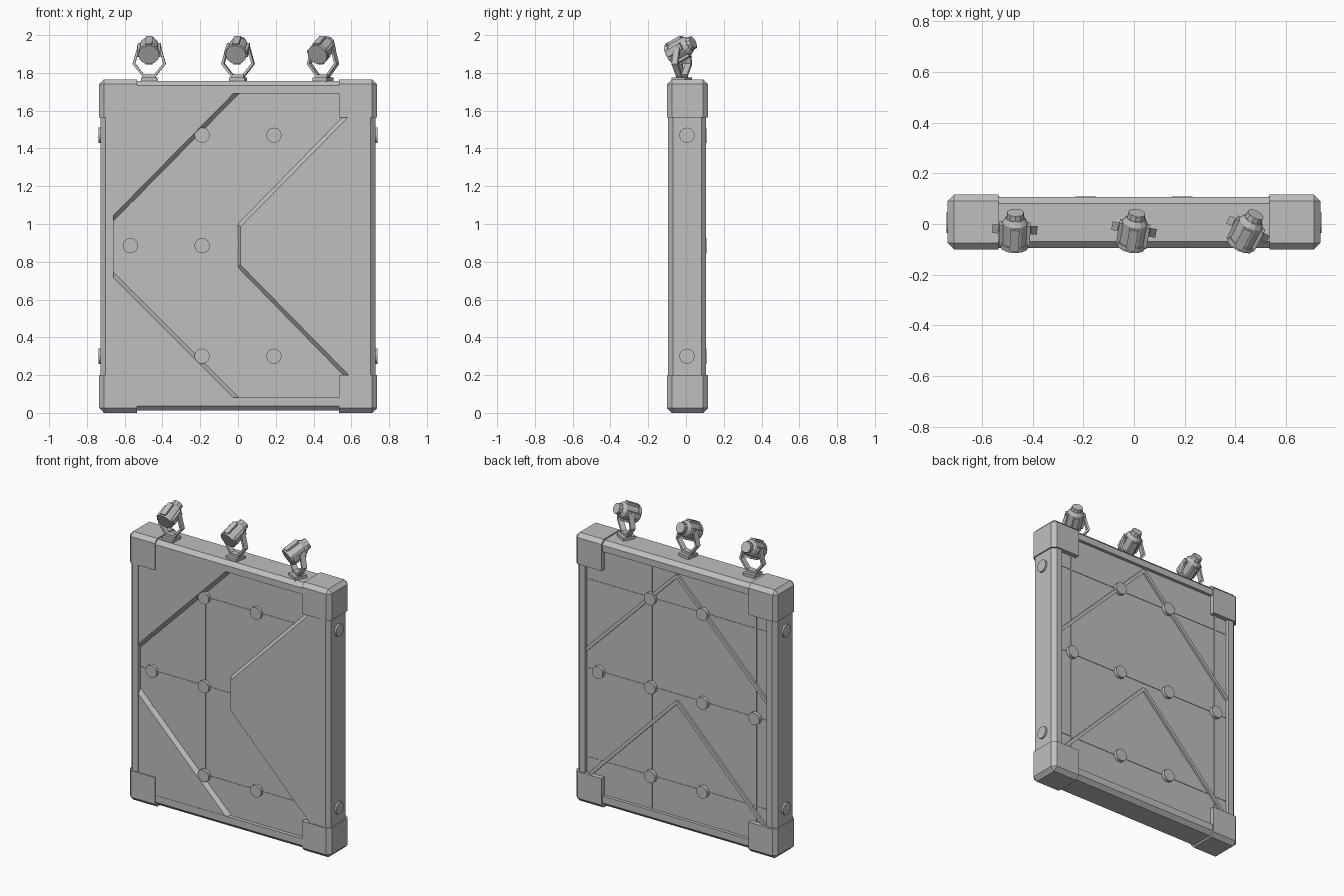
import bpy, bmesh, math
from mathutils import Matrix, Vector

if "Cube" in bpy.data.objects:
    bpy.data.objects.remove(bpy.data.objects["Cube"])

grey = bpy.data.materials.new("mid_grey")
grey.diffuse_color = (0.52, 0.52, 0.52, 1)
grey.use_nodes = True
grey.node_tree.nodes["Principled BSDF"].inputs["Base Color"].default_value = grey.diffuse_color


def finish(name, bm):
    bmesh.ops.recalc_face_normals(bm, faces=bm.faces)
    me = bpy.data.meshes.new(name)
    bm.to_mesh(me)
    bm.free()
    me.materials.append(grey)
    ob = bpy.data.objects.new(name, me)
    bpy.context.collection.objects.link(ob)
    return ob


def box(bm, lo, hi, mat=Matrix()):
    lo, hi = Vector(lo), Vector(hi)
    m = mat @ Matrix.Translation((lo + hi) / 2) @ Matrix.Diagonal((*(hi - lo), 1))
    bmesh.ops.create_cube(bm, size=1, matrix=m)


def cyl(bm, a, b, r1, r2, sides, mat=Matrix()):
    """Cylinder or cone running from point a to point b."""
    a, b = Vector(a), Vector(b)
    d = b - a
    rot = d.to_track_quat('Z', 'Y').to_matrix().to_4x4()
    bmesh.ops.create_cone(bm, cap_ends=True, segments=sides, radius1=r1, radius2=r2,
                          depth=d.length, matrix=mat @ Matrix.Translation((a + b) / 2) @ rot)


def beam(bm, a, b, width, y0, y1, mat=Matrix()):
    """Flat bar between two (x, z) points, from y0 to y1 in depth."""
    a, b = Vector((a[0], 0, a[1])), Vector((b[0], 0, b[1]))
    d = b - a
    ang = -math.atan2(d.z, d.x)
    m = mat @ Matrix.Translation((a + b) / 2) @ Matrix.Rotation(ang, 4, 'Y')
    box(bm, (-d.length / 2, y0, -width / 2), (d.length / 2, y1, width / 2), m)


def chamfered(name, lo, hi, inner, size=0.025):
    """Box with chamfered edges, except those bordering faces along `inner`."""
    bm = bmesh.new()
    box(bm, lo, hi)
    bm.normal_update()
    keep = [e for e in bm.edges
            if not any(f.normal.dot(Vector(n)) > 0.9 for f in e.link_faces for n in inner)]
    bmesh.ops.bevel(bm, geom=keep, offset=size, segments=1, profile=0.5, affect='EDGES')
    return finish(name, bm)


def plate(name, base, top, y0, y1):
    """Raised plate with sloping sides, outlines given as (x, z)."""
    bm = bmesh.new()
    a = [bm.verts.new((x, y0, z)) for x, z in base]
    b = [bm.verts.new((x, y1, z)) for x, z in top]
    bm.faces.new(a)
    bm.faces.new(b)
    for i in range(len(a)):
        j = (i + 1) % len(a)
        bm.faces.new((a[i], a[j], b[j], b[i]))
    return finish(name, bm)


# Core board
FRONT, BACK = -0.07, 0.085
bm = bmesh.new()
box(bm, (-0.67, FRONT, 0.07), (0.67, BACK, 1.70))
finish("core_board", bm)

# Frame rails and corner blocks
X, Z = (1, 0, 0), (0, 0, 1)
neg = lambda v: tuple(-c for c in v)
for s, side in ((-1, "left"), (1, "right")):
    xs = sorted((s * 0.66, s * 0.727))
    chamfered(side + "_rail", (xs[0], -0.095, 0.1), (xs[1], 0.106, 1.66),
              (Z, neg(Z), (-s, 0, 0)))
    xs = sorted((s * 0.535, s * 0.735))
    for t, z0, z1, lvl in ((-1, 0.0, 0.2, "bottom"), (1, 1.565, 1.765, "top")):
        chamfered(f"{lvl}_{side}_corner", (xs[0], -0.1, z0), (xs[1], 0.116, z1),
                  ((-s, 0, 0), (0, 0, -t)))
chamfered("top_rail", (-0.64, -0.095, 1.69), (0.64, 0.106, 1.757), (X, neg(X), neg(Z)))
chamfered("bottom_rail", (-0.64, -0.095, 0.012), (0.64, 0.106, 0.082), (X, neg(X), Z))

# Raised front plates around the sunken chevron
plate("front_arrow_plate",
      [(0, 1.0), (0, 0.77), (0.665, 0.09), (0.665, 1.68)],
      [(0.012, 0.985), (0.012, 0.785), (0.665, 0.12), (0.665, 1.65)], FRONT, -0.093)
plate("front_upper_plate",
      [(-0.665, 1.01), (0.005, 1.69), (-0.665, 1.69)],
      [(-0.665, 1.04), (-0.025, 1.69), (-0.665, 1.69)], FRONT, -0.093)
plate("front_lower_plate",
      [(-0.665, 0.75), (0.005, 0.08), (-0.665, 0.08)],
      [(-0.665, 0.72), (-0.025, 0.08), (-0.665, 0.08)], FRONT, -0.093)

# Raised chevron ridges on the back
bm = bmesh.new()
for s in (-1, 1):
    beam(bm, (0, 1.67), (s * 0.66, 1.01), 0.022, BACK - 0.01, BACK + 0.014)
    beam(bm, (0, 0.84), (s * 0.66, 0.17), 0.022, BACK - 0.01, BACK + 0.014)
finish("back_chevrons", bm)

# Thin seam strips on both sides
bm = bmesh.new()
for y0, y1 in ((FRONT - 0.003, FRONT + 0.01), (BACK - 0.01, BACK + 0.003)):
    for x in (-0.57, -0.19, 0.19, 0.57):
        beam(bm, (x, 0.09), (x, 1.68), 0.01, y0, y1)
    for z in (0.3, 0.885, 1.47):
        beam(bm, (-0.655, z), (0.655, z), 0.006, y0, y1)
finish("panel_seams", bm)

# Round studs: front, back and frame sides
bm = bmesh.new()
front_studs = [(-0.19, 1.47), (0.19, 1.47), (-0.57, 0.885), (-0.19, 0.885),
               (-0.19, 0.3), (0.19, 0.3)]
back_studs = front_studs + [(0.19, 0.885), (0.57, 0.885)]
for x, z in front_studs:
    cyl(bm, (x, FRONT + 0.01, z), (x, FRONT - 0.02, z), 0.04, 0.04, 24)
for x, z in back_studs:
    cyl(bm, (x, BACK - 0.01, z), (x, BACK + 0.024, z), 0.04, 0.04, 24)
for s in (-1, 1):
    for z in (0.3, 1.47):
        cyl(bm, (s * 0.7, 0.005, z), (s * 0.739, 0.005, z), 0.04, 0.04, 24)
finish("studs", bm)

# Three spotlights along the top
for i, (x, yaw) in enumerate(((-0.47, -2), (0, -10), (0.45, -27))):
    place = Matrix.Translation((x, -0.022, 0)) @ Matrix.Rotation(math.radians(yaw), 4, 'Z')

    # foot and forked bracket
    bm = bmesh.new()
    box(bm, (-0.042, -0.04, 1.75), (0.042, 0.04, 1.776), place)
    box(bm, (-0.034, -0.018, 1.77), (0.034, 0.018, 1.792), place)
    for s in (-1, 1):
        beam(bm, (s * 0.028, 1.782), (s * 0.082, 1.85), 0.013, -0.017, 0.017, place)
        beam(bm, (s * 0.082, 1.845), (s * 0.055, 1.94), 0.013, -0.017, 0.017, place)
    finish(f"lamp_bracket_{i + 1}", bm)

    # tilted lamp body with rim, rear cap, pivots and cooling fins
    bm = bmesh.new()
    tilt = place @ Matrix.Translation((0, 0, 1.93)) @ Matrix.Rotation(math.radians(27), 4, 'X')
    cyl(bm, (0, -0.076, 0), (0, -0.055, 0), 0.056, 0.056, 12, tilt)
    cyl(bm, (0, -0.06, 0), (0, 0.032, 0), 0.051, 0.051, 12, tilt)
    cyl(bm, (0, 0.032, 0), (0, 0.052, 0), 0.051, 0.038, 12, tilt)
    cyl(bm, (0, 0.05, 0), (0, 0.075, 0), 0.036, 0.034, 10, tilt)
    cyl(bm, (-0.064, 0, 0), (0.064, 0, 0), 0.012, 0.012, 8, tilt)
    for k in range(4):
        fin = tilt @ Matrix.Rotation(math.radians(90 * k), 4, 'Y')
        box(bm, (-0.018, -0.066, 0.04), (0.018, 0.026, 0.061), fin)
    finish(f"lamp_head_{i + 1}", bm)
